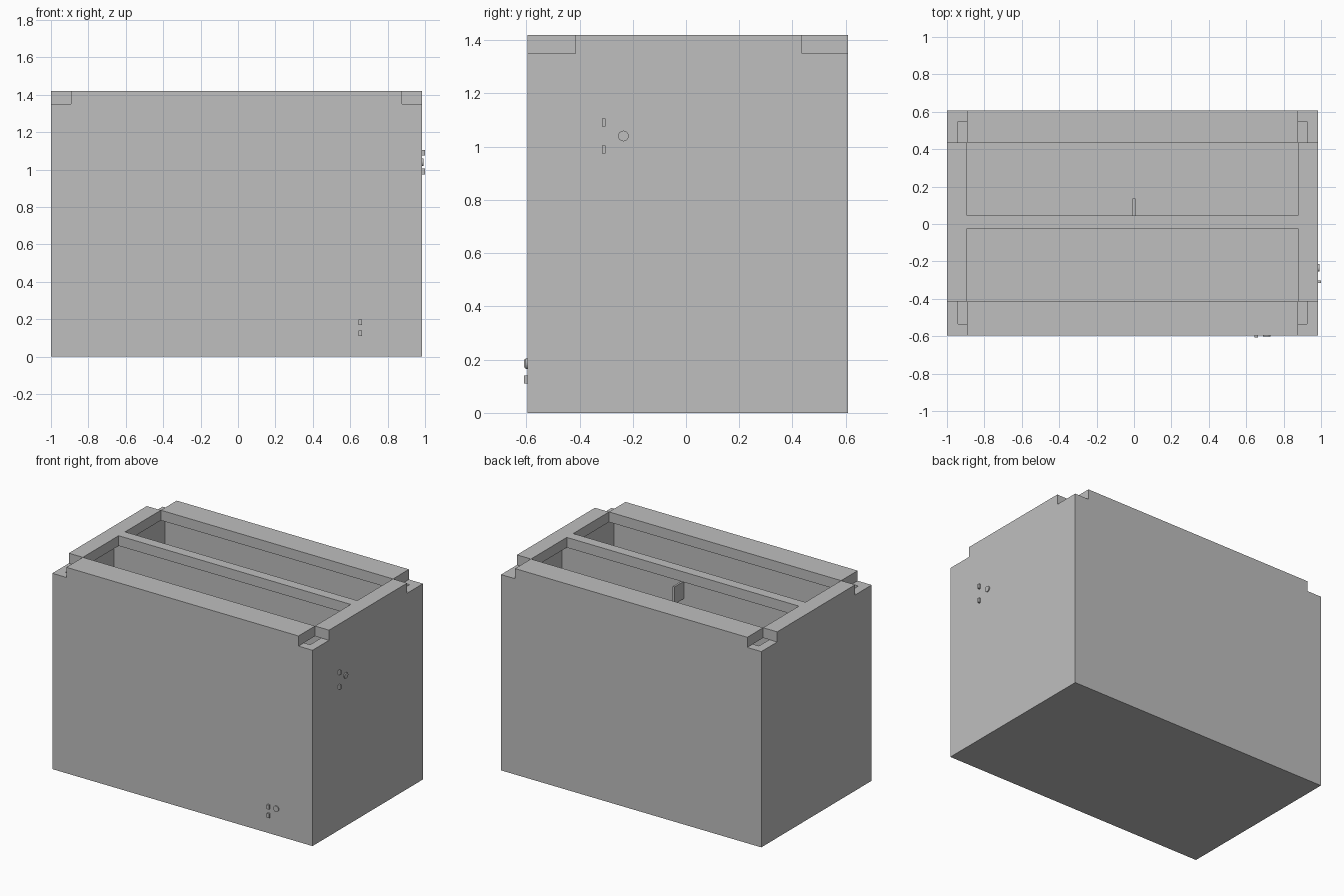
import bpy
import bmesh
from math import pi
from mathutils import Matrix, Vector

if "Cube" in bpy.data.objects:
    bpy.data.objects.remove(bpy.data.objects["Cube"], do_unlink=True)

GREY = (0.52, 0.52, 0.52, 1)
mat = bpy.data.materials.new("light grey")
mat.use_nodes = True
mat.diffuse_color = GREY
mat.node_tree.nodes["Principled BSDF"].inputs["Base Color"].default_value = GREY


def finish(name, bm):
    bmesh.ops.recalc_face_normals(bm, faces=bm.faces[:])
    mesh = bpy.data.meshes.new(name)
    bm.to_mesh(mesh)
    bm.free()
    mesh.materials.append(mat)
    ob = bpy.data.objects.new(name, mesh)
    bpy.context.collection.objects.link(ob)
    return ob


def box(name, x, y, z):
    bm = bmesh.new()
    size = Vector((x[1] - x[0], y[1] - y[0], z[1] - z[0]))
    mid = Vector((sum(x), sum(y), sum(z))) / 2
    bmesh.ops.create_cube(bm, size=1, matrix=Matrix.Translation(mid) @ Matrix.Diagonal(size.to_4d()))
    return finish(name, bm)


def cut(target, cutter):
    mod = target.modifiers.new("cut", 'BOOLEAN')
    mod.operation = 'DIFFERENCE'
    mod.solver = 'EXACT'
    mod.object = cutter
    cutter.hide_render = True
    cutter.hide_set(True)
    cutter.display_type = 'WIRE'


def disc(name, centre, axis):
    bm = bmesh.new()
    turn = Vector((0, 0, 1)).rotation_difference(Vector(axis)).to_matrix().to_4x4()
    bmesh.ops.create_cone(bm, cap_ends=True, segments=24, radius1=0.02, radius2=0.02,
                          depth=0.014, matrix=Matrix.Translation(centre) @ turn)
    return finish(name, bm)


# Overall extents
X = (-1.0, 0.985)
Y = (-0.595, 0.608)
RIM, TOP = 1.35, 1.42
WALL = 0.06
inner_x = (X[0] + WALL, X[1] - WALL)
inner_y = (Y[0] + WALL, Y[1] - WALL)
open_x = (X[0] + 0.107, X[1] - 0.107)

# Hollow tub with open top
tub = box("tub", X, Y, (0, RIM))
cut(tub, box("tub_cavity_cutter", inner_x, inner_y, (WALL, RIM + 0.1)))

# Divider below the centre bar, with a small fin
box("divider", inner_x, (-0.01, 0.03), (WALL, RIM))
box("divider_fin", (-0.007, 0.007), (0.03, 0.135), (RIM - 0.12, RIM))

# Top frame: two long rails, two end rails and a centre bar, leaving notched corners
box("front_rail", open_x, (Y[0], -0.415), (RIM, TOP))
box("back_rail", open_x, (0.435, Y[1]), (RIM, TOP))
box("centre_bar", open_x, (-0.025, 0.045), (RIM, TOP))
for side, span in (("right", (X[0], open_x[0])), ("left", (open_x[1], X[1]))):
    box(side + "_end_rail", span, (-0.415, 0.435), (RIM, TOP))

# Small raised studs on the front
for z in (0.125, 0.185):
    box("front_stud", (0.645, 0.662), (Y[0] - 0.013, Y[0]), (z - 0.015, z + 0.015))
disc("front_button", (0.71, Y[0], 0.185), (0, -1, 0))

# Small raised studs on the left side
for z in (0.99, 1.09):
    box("side_stud", (X[1], 1.0), (-0.316, -0.302), (z - 0.015, z + 0.015))
disc("side_button", (X[1], -0.235, 1.04), (1, 0, 0))
